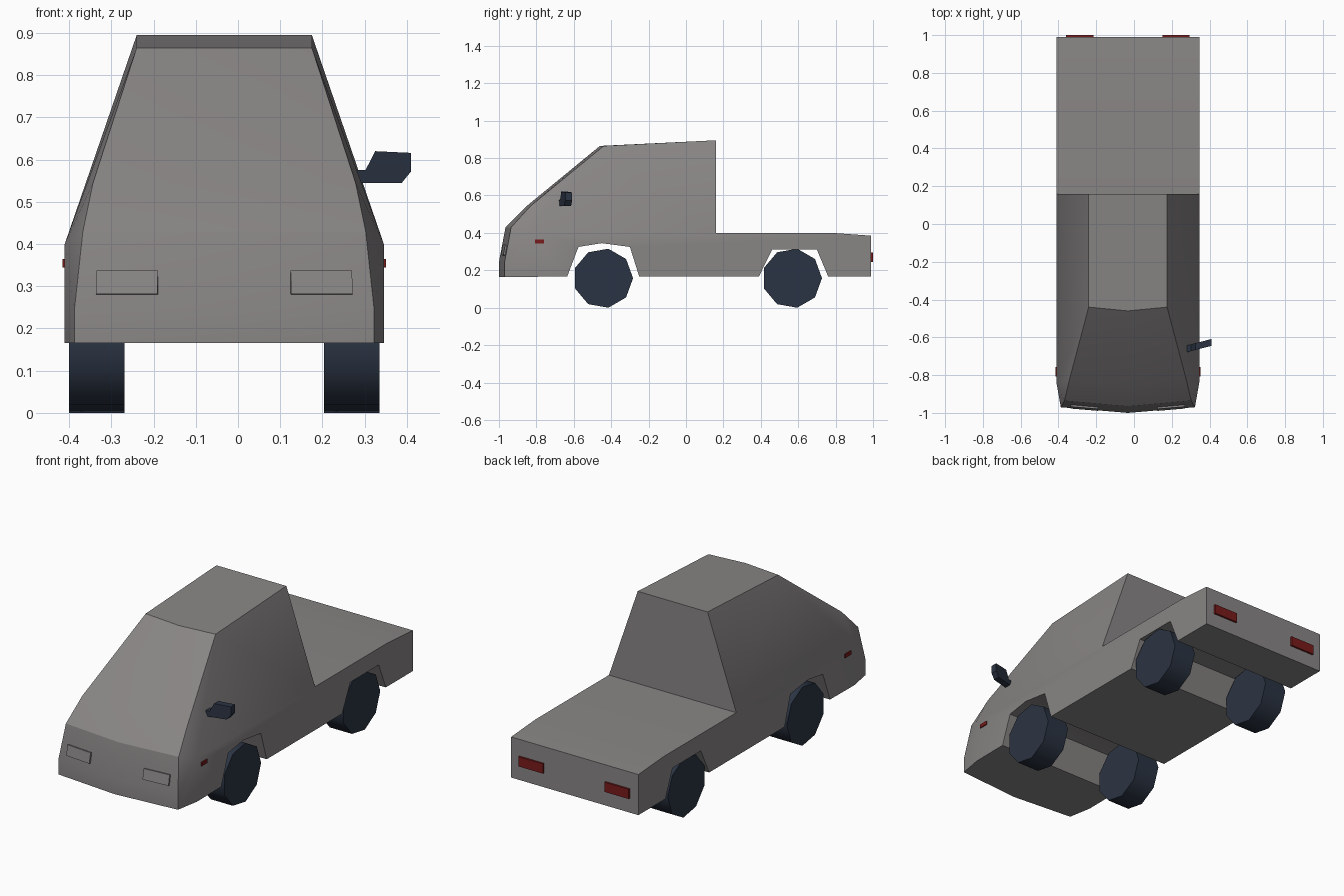
import bpy, bmesh, math
from mathutils import Matrix, Euler

if "Cube" in bpy.data.objects:
    bpy.data.objects.remove(bpy.data.objects["Cube"])

CX = -0.0325   # body centre line (the single side mirror shifts the body left)
W = 0.378      # half width of the body


def material(name, rgb):
    m = bpy.data.materials.new(name)
    m.diffuse_color = (*rgb, 1)
    m.use_nodes = True
    m.node_tree.nodes["Principled BSDF"].inputs["Base Color"].default_value = m.diffuse_color
    return m


GREY = material("body grey", (0.25, 0.235, 0.235))
NAVY = material("dark navy", (0.024, 0.034, 0.056))
RED = material("lamp red", (0.19, 0.011, 0.011))


def finish(bm, name, mat, smooth=None):
    bmesh.ops.recalc_face_normals(bm, faces=bm.faces)
    me = bpy.data.meshes.new(name)
    bm.to_mesh(me)
    bm.free()
    me.materials.append(mat)
    ob = bpy.data.objects.new(name, me)
    bpy.context.collection.objects.link(ob)
    if smooth:
        bpy.ops.object.select_all(action='DESELECT')
        ob.select_set(True)
        bpy.context.view_layer.objects.active = ob
        bpy.ops.object.shade_smooth_by_angle(angle=math.radians(smooth))
    return ob


def box(name, mat, centre, size, rot=(0, 0, 0)):
    bm = bmesh.new()
    bmesh.ops.create_cube(bm, size=1)
    bm.transform(Matrix.LocRotScale(centre, Euler(rot), size))
    return finish(bm, name, mat)


# Body: side outline (y, z, half width), clockwise from the nose bottom
outline = [
    (-.97, .165, .355), (-.97, .245, .355), (-.935, .43, .335),
    (-.83, .545, .311), (-.44, .865, .2075), (.16, .895, .2075),
    (.16, .40, W), (.78, .40, W), (.99, .385, W), (.99, .167, W),
    (.76, .167, W), (.70, .31, W), (.46, .31, W), (.39, .167, W),      # rear arch
    (-.25, .167, W), (-.30, .325, W), (-.45, .345, W), (-.575, .325, W),
    (-.635, .167, W),                                                  # front arch
    (-.84, .165, W), (-.84, .40, W)]                                   # last: shoulder
bulge_y = [-1, -1, -.965, -.85, -.46]   # centre line of the bowed nose
bm = bmesh.new()
left, right = [[bm.verts.new((CX + s * h, y, z)) for y, z, h in outline] for s in (-1, 1)]
mid = {i: bm.verts.new((CX, y, outline[i][1])) for i, y in enumerate(bulge_y)}
for side in (left, right):
    for ids in ([0, 1, 20, 19], [1, 2, 20], [2, 3, 20], [20, 3, 4], [20, 4, 6],
                [4, 5, 6], [20, *range(6, 20)]):
        bm.faces.new([side[i] for i in ids])
for i in range(20):
    j = (i + 1) % 20
    if i in mid and j in mid:
        for side in (left, right):
            bm.faces.new([side[i], mid[i], mid[j], side[j]])
    else:
        loop = [left[i], mid.get(i), right[i], right[j], mid.get(j), left[j]]
        bm.faces.new([v for v in loop if v])
finish(bm, "truck_body", GREY, 25)

# Nine-sided wheels
for s, side in ((-1, "left"), (1, "right")):
    for y, end in ((-.443, "front"), (.567, "rear")):
        bm = bmesh.new()
        bmesh.ops.create_cone(bm, cap_ends=True, segments=9, radius1=.16, radius2=.16, depth=.132)
        for v in bm.verts:
            x0, y0, z0 = v.co
            a = round(math.atan2(y0, x0) / math.tau * 9) * math.tau / 9
            v.co = (CX + s * .302 + z0, y + .16 * math.cos(a), .1576 + .16 * math.sin(a))
        finish(bm, f"{end}_{side}_wheel", NAVY, 45)

    # Lamps on the nose, flanks and tail
    box(f"{side}_headlight", GREY, (CX + s * .23, -.971, .308), (.146, .014, .056),
        (math.radians(-10.7), 0, s * math.radians(4.8)))
    box(f"{side}_side_marker", RED, (CX + s * W, -.783, .354), (.011, .05, .02))
    box(f"{side}_tail_light", RED, (CX + s * .255, .994, .27), (.145, .012, .052))

# Single side mirror: outline swept along y, slanted backwards
bm = bmesh.new()
shape = [(.275, .545), (.388, .545), (.41, .572), (.41, .616), (.325, .62), (.302, .575), (.275, .575)]
front, back = [[bm.verts.new((x, -.662 + d + .26 * (x - .275), z)) for x, z in shape]
               for d in (-.018, .018)]
bm.faces.new(front)
bm.faces.new(back)
for i in range(len(shape)):
    j = (i + 1) % len(shape)
    bm.faces.new([front[i], front[j], back[j], back[i]])
finish(bm, "side_mirror", NAVY)
